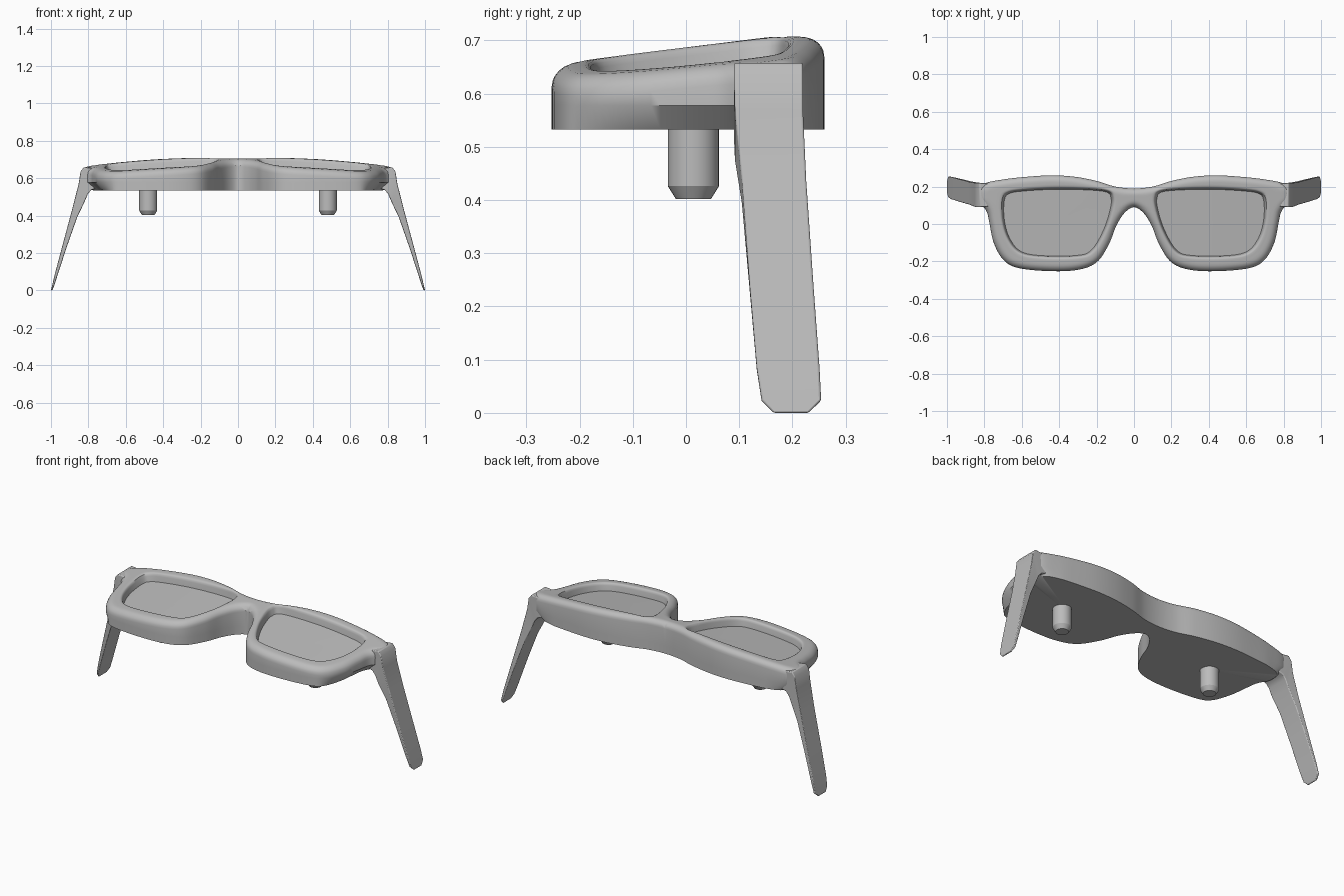
import bpy, bmesh, math
from mathutils import Vector

if "Cube" in bpy.data.objects:
    bpy.data.objects.remove(bpy.data.objects["Cube"])

gray = bpy.data.materials.new("plain_gray")
gray.diffuse_color = (0.5, 0.5, 0.5, 1)
gray.use_nodes = True
gray.node_tree.nodes["Principled BSDF"].inputs["Base Color"].default_value = gray.diffuse_color
BASE = 0.533          # height of the flat underside
CENTRE = Vector((0.42, 0.0))


def top(x, y):
    """Height of the gently curved upper surface."""
    return 0.71 - 0.07 * x * x + 0.115 * (y - 0.19)


def spline(pts, steps):
    """Smooth curve through pts[1:-1]; the end points only guide it."""
    p = [Vector(q) for q in pts]
    out = []
    for a, b, c, d in zip(p, p[1:], p[2:], p[3:]):
        for i in range(steps):
            t = i / steps
            out.append(0.5 * (2 * b + (c - a) * t + (2 * a - 5 * b + 4 * c - d) * t * t
                              + (3 * b - a - 3 * c + d) * t ** 3))
    return out + [p[-2]]


def finish(name, bm, bevel=0.0, angle=40):
    """Make a mirrored, smooth-shaded object from a right-half mesh."""
    bmesh.ops.recalc_face_normals(bm, faces=bm.faces)
    me = bpy.data.meshes.new(name)
    bm.to_mesh(me)
    bm.free()
    me.materials.append(gray)
    ob = bpy.data.objects.new(name, me)
    bpy.context.collection.objects.link(ob)
    bpy.ops.object.select_all(action='DESELECT')
    ob.select_set(True)
    bpy.context.view_layer.objects.active = ob
    bpy.ops.object.shade_smooth_by_angle(angle=math.radians(angle))
    if bevel:
        m = ob.modifiers.new("round_edges", 'BEVEL')
        m.width, m.segments, m.limit_method = bevel, 3, 'ANGLE'
        m.angle_limit = math.radians(45)
    m = ob.modifiers.new("mirror", 'MIRROR')
    m.use_clip = True
    m.merge_threshold = 0.0005
    return ob


# Right half of the frame outline, from bridge top round to bridge underside
outline = spline([(-0.10, 0.20), (0, 0.19), (0.10, 0.20), (0.20, 0.23), (0.32, 0.253),
                  (0.45, 0.26), (0.60, 0.25), (0.70, 0.238), (0.79, 0.22), (0.832, 0.19),
                  (0.838, 0.13), (0.81, 0.098), (0.785, 0.06), (0.772, 0.0), (0.75, -0.10),
                  (0.70, -0.19), (0.62, -0.235), (0.45, -0.252), (0.30, -0.245),
                  (0.20, -0.205), (0.135, -0.11), (0.095, -0.01), (0.05, 0.06),
                  (0, 0.09), (-0.05, 0.06)], 6)
bridge = [Vector((0, 0.09 + 0.1 * i / 10)) for i in range(1, 10)]
loop = outline + bridge

# Lens opening
lp = [(0.115, 0.14), (0.14, 0.175), (0.25, 0.187), (0.42, 0.19), (0.58, 0.182), (0.67, 0.168),
      (0.70, 0.13), (0.70, 0.02), (0.67, -0.08), (0.61, -0.15), (0.50, -0.173),
      (0.30, -0.172), (0.22, -0.14), (0.155, -0.03), (0.12, 0.08)]
opening = spline(lp[-1:] + lp + lp[:2], 8)


def lens_point(p):
    """Point of the lens opening in the direction of p from the lens centre."""
    d = p - CENTRE
    for a, b in zip(opening, opening[1:]):
        e, w = b - a, a - CENTRE
        den = d.x * e.y - d.y * e.x
        if abs(den) < 1e-12:
            continue
        t = (w.x * e.y - w.y * e.x) / den
        s = (w.x * d.y - w.y * d.x) / den
        if t > 0 and -1e-6 <= s <= 1 + 1e-6:
            return CENTRE + d * t
    return CENTRE + d * 0.7


def edge_distance(p):
    best = 9.0
    for a, b in zip(outline, outline[1:]):
        e = b - a
        s = max(0, min(1, (p - a).dot(e) / e.length_squared))
        best = min(best, (p - a - e * s).length)
    return best


def rounding(d, r):
    return r - math.sqrt(r * r - (r - d) ** 2) if d < r else 0.0


inner = [lens_point(p) for p in loop]
rings = []


def underside(p):
    x = p.x if p.x < 0.66 else 0.66 + (p.x - 0.66) * 0.62
    return (x, p.y, BASE)


# Underside and outer wall
rings.append([underside(p) for p in loop])
rings.append([(p.x, p.y, 0.578) for p in loop])
# Rounded rim
for t in (0, 0.03, 0.08, 0.16, 0.27, 0.4, 0.55, 0.7, 0.82, 0.9, 0.96, 1):
    ring = []
    for p, q in zip(loop, inner):
        v = p.lerp(q, t)
        drop = rounding(edge_distance(v), 0.036) + rounding((v - q).length, 0.016)
        ring.append((v.x, v.y, top(v.x, v.y) - drop))
    rings.append(ring)
# Recessed lens
for f in (0.975, 0.6, 0.3):
    ring = []
    for q in inner:
        v = CENTRE.lerp(q, f)
        ring.append((v.x, v.y, top(v.x, v.y) - 0.045))
    rings.append(ring)

bm = bmesh.new()
vr = [[bm.verts.new(c) for c in ring] for ring in rings]
n = len(loop)
low = bm.verts.new((CENTRE.x, CENTRE.y, BASE))
mid = bm.verts.new((CENTRE.x, CENTRE.y, top(*CENTRE) - 0.045))
for i in range(n):
    j = (i + 1) % n
    on_seam = loop[i].x < 1e-5 and loop[j].x < 1e-5
    for k in range(len(vr) - 1):
        if not (on_seam and k < 2):
            bm.faces.new((vr[k][i], vr[k][j], vr[k + 1][j], vr[k + 1][i]))
    # the underside is one flat fan
    bm.faces.new((low, vr[0][j], vr[0][i]))
    bm.faces.new((mid, vr[-1][i], vr[-1][j]))
bmesh.ops.delete(bm, geom=[v for v in bm.verts if not v.link_faces], context='VERTS')
finish("frame_with_lenses", bm)

# Temple arms: (outer x, outer z, inner x, inner z, front y, back y)
sections = [(0.76, 0.652, 0.74, 0.55, 0.095, 0.218),
            (0.825, 0.658, 0.785, 0.537, 0.09, 0.22),
            (0.842, 0.635, 0.803, 0.515, 0.09, 0.22),
            (0.852, 0.57, 0.822, 0.47, 0.092, 0.22),
            (0.885, 0.44, 0.86, 0.39, 0.105, 0.226),
            (0.94, 0.235, 0.918, 0.225, 0.12, 0.24),
            (0.98, 0.085, 0.965, 0.08, 0.133, 0.251),
            (0.994, 0.025, 0.984, 0.022, 0.142, 0.254),
            (1.0, 0.0, 0.992, 0.0, 0.165, 0.23)]
bm = bmesh.new()
quads = [[bm.verts.new(c) for c in ((xo, y0, zo), (xo, y1, zo), (xi, y1, zi), (xi, y0, zi))]
         for xo, zo, xi, zi, y0, y1 in sections]
for a, b in zip(quads, quads[1:]):
    for i in range(4):
        j = (i + 1) % 4
        bm.faces.new((a[i], a[j], b[j], b[i]))
bm.faces.new(quads[0])
bm.faces.new(quads[-1])
finish("temple_arms", bm, bevel=0.007, angle=50)

# Mounting pegs with chamfered ends
bm = bmesh.new()
prof = [(0.048, BASE + 0.01), (0.048, 0.426), (0.033, 0.402)]
pegs = [[bm.verts.new((0.48 + r * math.cos(a), 0.014 + r * math.sin(a), z))
         for a in (2 * math.pi * i / 32 for i in range(32))] for r, z in prof]
for a, b in zip(pegs, pegs[1:]):
    for i in range(32):
        j = (i + 1) % 32
        bm.faces.new((a[i], a[j], b[j], b[i]))
bm.faces.new(pegs[0])
bm.faces.new(pegs[-1])
finish("pegs", bm, angle=25)
